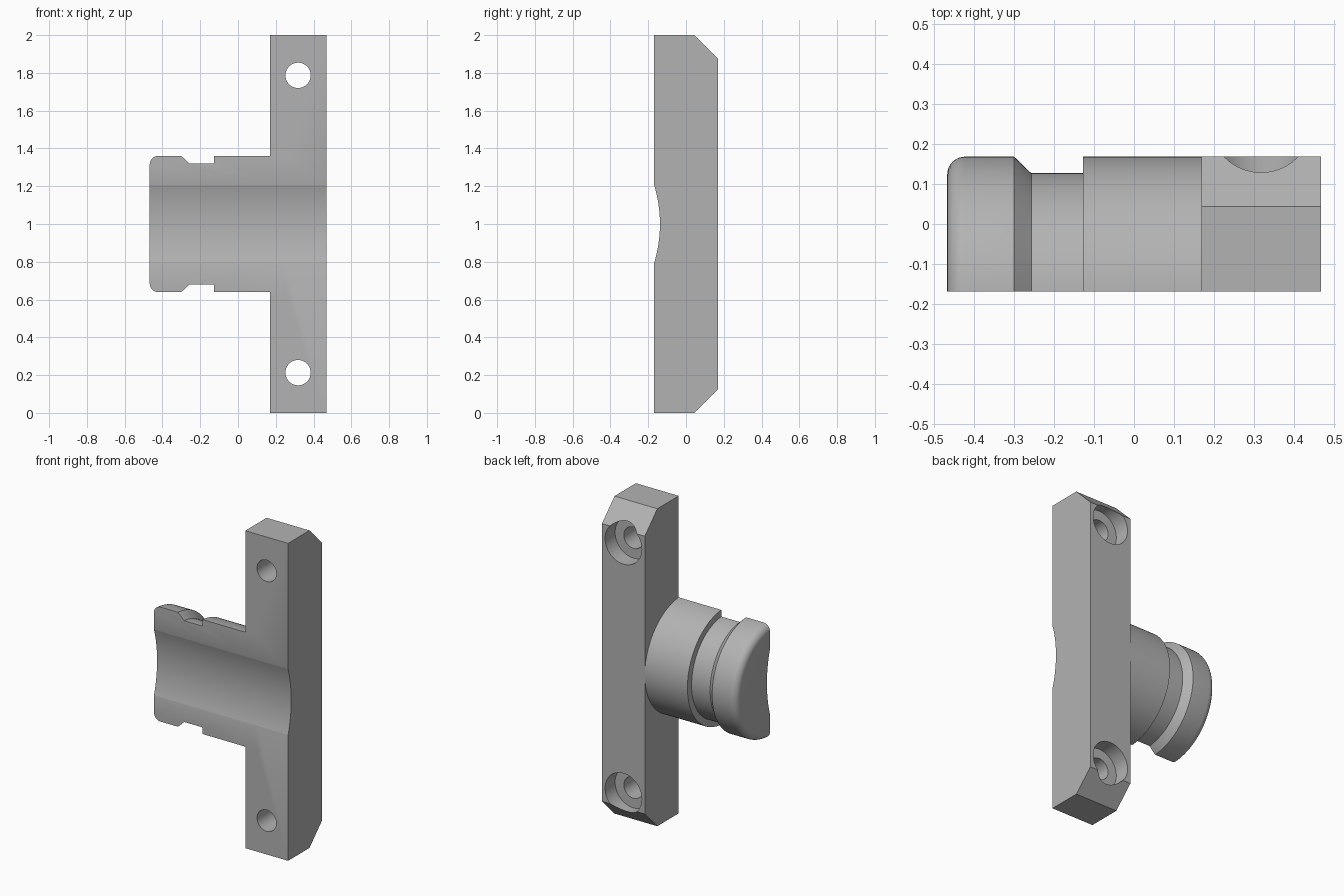
import bpy, bmesh, math
from mathutils import Matrix

cube = bpy.data.objects.get("Cube")
if cube:
    bpy.data.objects.remove(cube, do_unlink=True)

steel = bpy.data.materials.new("plain_grey")
steel.use_nodes = True
GREY = (0.45, 0.45, 0.45, 1)
steel.diffuse_color = GREY
steel.node_tree.nodes["Principled BSDF"].inputs["Base Color"].default_value = GREY

FRONT, BACK = -0.169, 0.169
BAR_LEFT, BAR_RIGHT = 0.169, 0.4675
END = -0.4675
MID_Z = 1.0


def add_object(name, bm):
    bmesh.ops.recalc_face_normals(bm, faces=bm.faces)
    mesh = bpy.data.meshes.new(name)
    bm.to_mesh(mesh)
    bm.free()
    mesh.materials.append(steel)
    obj = bpy.data.objects.new(name, mesh)
    bpy.context.collection.objects.link(obj)
    return obj


def prism(name, outline, x0, x1):
    """Extrude a (y, z) outline along x."""
    bm = bmesh.new()
    face = bm.faces.new([bm.verts.new((x0, y, z)) for y, z in outline])
    ext = bmesh.ops.extrude_face_region(bm, geom=[face])
    moved = [v for v in ext["geom"] if isinstance(v, bmesh.types.BMVert)]
    bmesh.ops.translate(bm, verts=moved, vec=(x1 - x0, 0, 0))
    return add_object(name, bm)


def lathe(name, profile, axis_y, steps=128):
    """Closed solid of (x, radius) rings turned about an axis along x."""
    bm = bmesh.new()
    rings = []
    for x, r in profile:
        angles = [2 * math.pi * i / steps for i in range(steps)]
        rings.append([bm.verts.new((x, axis_y + r * math.cos(a), MID_Z + r * math.sin(a)))
                      for a in angles])
    for a, b in zip(rings, rings[1:]):
        for i in range(steps):
            j = (i + 1) % steps
            bm.faces.new((a[i], a[j], b[j], b[i]))
    bm.faces.new(rings[0])
    bm.faces.new(rings[-1])
    return add_object(name, bm)


def drill(name, radius, x, z, y0, y1):
    """Cylinder along y."""
    bm = bmesh.new()
    turn = Matrix.Translation((x, (y0 + y1) / 2, z)) @ Matrix.Rotation(math.pi / 2, 4, "X")
    bmesh.ops.create_cone(bm, cap_ends=True, segments=64, radius1=radius,
                          radius2=radius, depth=y1 - y0, matrix=turn)
    return add_object(name, bm)


def combine(obj, tool, operation):
    mod = obj.modifiers.new("bool", "BOOLEAN")
    mod.operation, mod.solver, mod.object = operation, "EXACT", tool
    bpy.context.view_layer.objects.active = obj
    bpy.ops.object.modifier_apply(modifier=mod.name)
    bpy.data.objects.remove(tool, do_unlink=True)


# Upright bar with chamfered back corners
CH = 0.125
body = prism("mounting_bar_with_boss",
             [(FRONT, 0), (BACK - CH, 0), (BACK, CH),
              (BACK, 2 - CH), (BACK - CH, 2), (FRONT, 2)], BAR_LEFT, BAR_RIGHT)

# Turned boss: rounded nose, tapered shoulder, groove, full-width neck
AXIS_Y, R, GROOVE_R, FILLET = -0.193, 0.3615, 0.32, 0.045
nose = [(END + FILLET * (1 - math.sin(t)), R - FILLET * (1 - math.cos(t)))
        for t in [math.pi / 2 * (1 - i / 8) for i in range(9)]]
boss = lathe("boss", nose + [(-0.30, R), (-0.257, GROOVE_R), (-0.128, GROOVE_R),
                             (-0.128, R), (0.25, R)], AXIS_Y)
combine(boss, prism("front_trim", [(FRONT, 0), (FRONT, 2), (-1, 2), (-1, 0)], -1, 0.4),
        "DIFFERENCE")
combine(body, boss, "UNION")

# Shallow channel running along the front
CHANNEL_R, CHANNEL_TOP = 0.71, -0.138
combine(body, lathe("channel", [(-0.7, CHANNEL_R), (0.7, CHANNEL_R)],
                    CHANNEL_TOP - CHANNEL_R, 256), "DIFFERENCE")

# Counterbored screw holes at both ends
HOLE_X, HOLE_OFFSET = 0.318, 0.787
for side in (-1, 1):
    z = MID_Z + side * HOLE_OFFSET
    combine(body, drill("counterbore", 0.128, HOLE_X, z, BACK - 0.1, 0.4), "DIFFERENCE")
    combine(body, drill("through_hole", 0.067, HOLE_X, z, -0.4, 0.3), "DIFFERENCE")

bpy.ops.object.select_all(action="DESELECT")
body.select_set(True)
bpy.context.view_layer.objects.active = body
bpy.ops.object.shade_smooth_by_angle(angle=math.radians(25))
